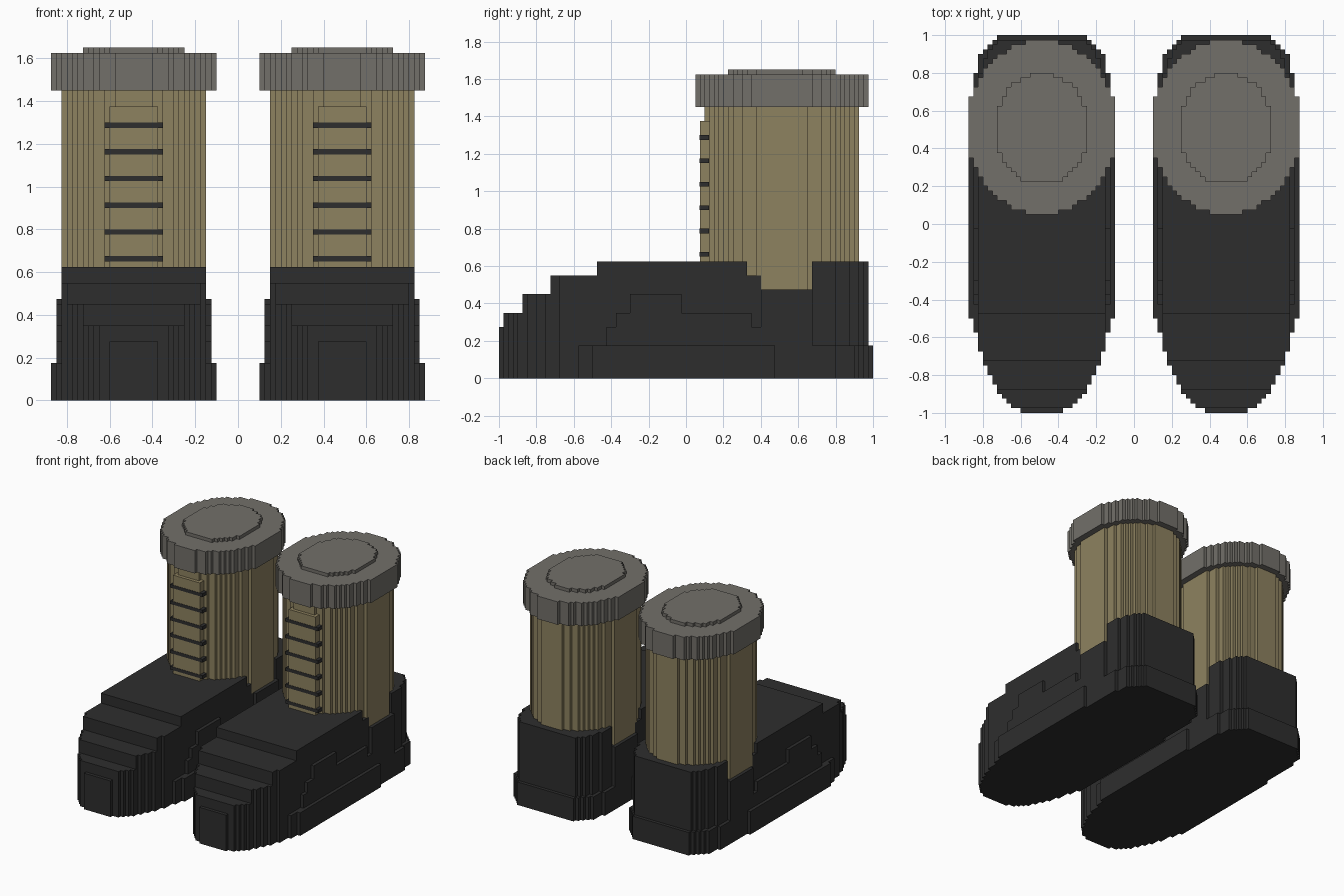
import bpy, bmesh, math

cube = bpy.data.objects.get("Cube")
if cube:
    bpy.data.objects.remove(cube)

V = 0.025        # block size
CX = 0.4875      # sideways offset of each boot
CY = 0.5125      # middle of the shaft


def material(name, rgb):
    m = bpy.data.materials.new(name)
    m.use_nodes = True
    m.diffuse_color = (*rgb, 1)
    m.node_tree.nodes["Principled BSDF"].inputs["Base Color"].default_value = (*rgb, 1)
    return m


black = material("black rubber", (0.027, 0.027, 0.027))
tan = material("tan canvas", (0.27, 0.223, 0.117))
grey = material("grey cuff", (0.17, 0.162, 0.144))


def snap(w):
    """Half width rounded so the row is an odd number of blocks wide."""
    return V * (math.floor(w / V) + 0.5)


def slab(bm, width, y0, y1, z0, z1):
    """Stack of block rows whose half width follows width(y)."""
    right = []
    for i in range(round((y1 - y0) / V)):
        y = y0 + i * V
        w = snap(width(y + V / 2))
        if right and abs(right[-1][0] - w) < 1e-5:
            right[-1] = (w, y + V)
        else:
            right += [(w, y), (w, y + V)]
    outline = right + [(-x, y) for x, y in reversed(right)]
    face = bm.faces.new([bm.verts.new((x, y, z0)) for x, y in outline])
    top = bmesh.ops.extrude_face_region(bm, geom=[face])["geom"]
    verts = [v for v in top if isinstance(v, bmesh.types.BMVert)]
    bmesh.ops.translate(bm, verts=verts, vec=(0, 0, z1 - z0))


def finish(bm, name, mat, x):
    bmesh.ops.recalc_face_normals(bm, faces=bm.faces)
    me = bpy.data.meshes.new(name)
    bm.to_mesh(me)
    bm.free()
    me.materials.append(mat)
    ob = bpy.data.objects.new(name, me)
    ob.location.x = x
    bpy.context.collection.objects.link(ob)


def ellipse(rx, ry, cy=CY):
    return lambda y: rx * math.sqrt(max(0, 1 - ((y - cy) / ry) ** 2))


# Sole outline: y and half width
SOLE = [(-1, .11), (-.9, .22), (-.8, .28), (-.7, .315), (-.6, .345), (-.45, .39),
        (.44, .395), (.47, .37), (.72, .365), (.85, .34), (.9, .32), (1, .23)]


def sole(y):
    for (ya, wa), (yb, wb) in zip(SOLE, SOLE[1:]):
        if y <= yb:
            return wa + (wb - wa) * (y - ya) / (yb - ya)
    return SOLE[-1][1]


def upper(limit):
    return lambda y: min(limit, sole(y) - (V if y > 0.7 else 0))


# Stepped foot layers: y from, y to, z from, z to
LAYERS = [(-1, .975, .175, .275), (-.975, .975, .275, .35), (-.875, .975, .35, .45),
          (-.725, .975, .45, .475), (-.725, .4, .475, .55), (-.475, .325, .55, .625),
          (.675, .975, .475, .625)]
# Side bulges, one block wider than the layers
BULGES = [(-.425, .675, .175, .275), (-.375, .35, .275, .35),
          (-.3, -.025, .35, .45), (.4, .675, .275, .475)]

for side, s in (("left", 1), ("right", -1)):
    x = s * CX

    # Foot
    bm = bmesh.new()
    slab(bm, sole, -1, 1, 0, .175)
    for layer in LAYERS:
        slab(bm, upper(.34), *layer)
    for bulge in BULGES:
        slab(bm, upper(.365), *bulge)
    finish(bm, side + "_foot", black, x)

    # Shaft with the tongue plate on its front
    bm = bmesh.new()
    slab(bm, ellipse(.3475, .4125), .1, .925, .475, 1.45)
    slab(bm, lambda y: .1, .075, .125, .6, 1.375)
    finish(bm, side + "_shaft", tan, x)

    # Laces
    bm = bmesh.new()
    for i in range(6):
        z = .65 + i * .125
        slab(bm, lambda y: .125, .073, .123, z, z + V)
    finish(bm, side + "_laces", black, x)

    # Cuff and raised lid
    bm = bmesh.new()
    slab(bm, ellipse(.3975, .4625), .05, .975, 1.45, 1.625)
    slab(bm, ellipse(.2475, .295, .505), .225, .8, 1.625, 1.65)
    finish(bm, side + "_cuff", grey, x)
